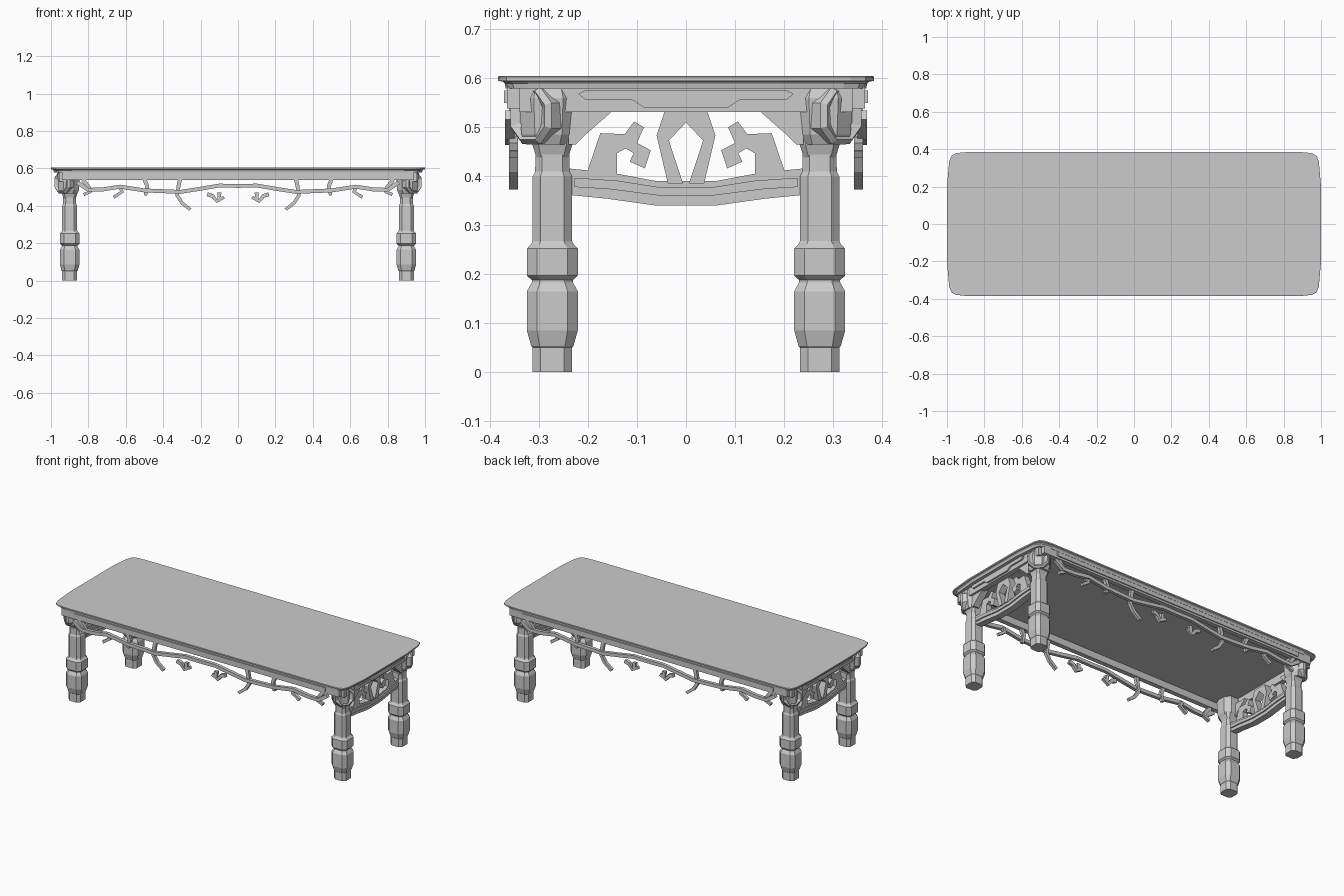
import bpy, bmesh
from mathutils import Vector

if "Cube" in bpy.data.objects:
    bpy.data.objects.remove(bpy.data.objects["Cube"])


def finish(name, bm, mirror):
    bmesh.ops.recalc_face_normals(bm, faces=bm.faces)
    me = bpy.data.meshes.new(name)
    bm.to_mesh(me)
    bm.free()
    ob = bpy.data.objects.new(name, me)
    bpy.context.collection.objects.link(ob)
    if any(mirror):
        m = ob.modifiers.new("mirror", 'MIRROR')
        m.use_axis = (mirror[0], mirror[1], False)
        m.use_mirror_merge = False
    return ob


def loft(name, rings, mirror=(True, True)):
    """Skin a stack of equal-length closed rings and cap both ends."""
    bm = bmesh.new()
    vs = [[bm.verts.new(p) for p in r] for r in rings]
    n = len(vs[0])
    for a, b in zip(vs, vs[1:]):
        for i in range(n):
            j = (i + 1) % n
            bm.faces.new((a[i], a[j], b[j], b[i]))
    bm.faces.new(vs[0][::-1])
    bm.faces.new(vs[-1])
    return finish(name, bm, mirror)


def end_plate(name, pts, x0, x1):
    """Profile in (y, z), extruded along x, mirrored to all four quarters."""
    return loft(name, [[(x, y, z) for y, z in pts] for x in (x0, x1)])


def ribbon(name, pts, w0, w1, y0, y1):
    """Tapered twig along an (x, z) path, with thickness along y."""
    p = [Vector(q) for q in pts]
    left, right = [], []
    for i, q in enumerate(p):
        d = Vector((0, 0))
        if i > 0:
            d += (q - p[i - 1]).normalized()
        if i < len(p) - 1:
            d += (p[i + 1] - q).normalized()
        d.normalize()
        w = (w0 + (w1 - w0) * i / (len(p) - 1)) / 2
        nrm = Vector((-d.y, d.x)) * w
        left.append(q + nrm)
        right.append(q - nrm)
    outline = left + right[::-1]
    return loft(name, [[(v.x, y, v.y) for v in outline] for y in (y0, y1)])


def octagon(h, c):
    q = [(h, -h + c), (h, h - c), (h - c, h), (-h + c, h)]
    return q + [(-x, -y) for x, y in q]


def box(name, x0, x1, y0, y1, z0, z1, mirror):
    return loft(name, [[(x0, y0, z), (x1, y0, z), (x1, y1, z), (x0, y1, z)]
                       for z in (z0, z1)], mirror)


# table top with clipped round corners and stepped moulding below
q = [(1, .2), (.988, .335), (.975, .367), (.95, .379), (.9, .384)]
outline = (q + [(-x, y) for x, y in q[::-1]] + [(-x, -y) for x, y in q]
           + [(x, -y) for x, y in q[::-1]])
steps = [(.579, .016), (.589, .014), (.593, .01), (.595, 0), (.603, 0), (.605, .003)]
loft("table_top", [[(x * (1 - i), y * (1 - i / .384), z) for x, y in outline]
                   for z, i in steps], (False, False))

# aprons under the top
box("long_apron", -.94, .94, .338, .366, .538, .582, (False, True))
box("long_apron_bead", -.85, .85, .36, .372, .55, .575, (False, True))
box("end_apron", .925, .958, -.34, .34, .531, .582, (True, False))
end_plate("end_apron_panel", [(0, .576), (.205, .576), (.22, .568), (.205, .556),
                              (.11, .556), (.085, .54), (0, .54)], .955, .968)
end_plate("end_bracket", [(.24, .54), (.15, .54), (.155, .529), (.205, .485),
                          (.225, .465), (.24, .465)], .905, .945)

# legs: chamfered square section with two collars
LX, LY = .9, .273
leg = [(0, .04), (.05, .04), (.053, .043), (.085, .052), (.165, .052), (.183, .042),
       (.188, .042), (.197, .052), (.252, .052), (.262, .043), (.268, .04),
       (.40, .04), (.41, .035), (.49, .034)]
loft("leg", [[(LX + x, LY + y, z) for x, y in octagon(h, h * .4)] for z, h in leg])

# leg neck wedge and corner block
neck = [(.405, .022), (.465, .041), (.48, .041)]
loft("leg_neck", [[(LX + x, LY + y, z) for x, y in octagon(h, h * .3)] for z, h in neck])
block = [(.465, .046), (.485, .055), (.56, .06), (.581, .052)]
loft("corner_block", [[(.905 + x, .281 + y, z) for x, y in octagon(h, h * .5)]
                      for z, h in block])

# diagonal boss with a dished outer face on each corner block
boss = [(-.02, .058), (.045, .058), (.056, .049), (.046, .034)]
s = .5 ** .5
loft("corner_boss", [[(.908 + s * (d - a), .284 + s * (d + a), .524 + b)
                      for a, b in octagon(r, r * .55)] for d, r in boss])

# bowed end stretcher with raised band
end_plate("end_stretcher", [(0, .39), (.06, .39), (.14, .405), (.2, .412), (.24, .416),
                            (.24, .362), (.16, .354), (.06, .34), (0, .34)], .88, .92)
end_plate("stretcher_band", [(0, .377), (.05, .377), (.14, .391), (.228, .397),
                             (.228, .378), (.16, .374), (.05, .36), (0, .36)], .872, .928)

# pierced fretwork between stretcher and apron
end_plate("fret_diamond", [(0, .535), (.043, .535), (.06, .483), (.037, .385), (.006, .385),
                           (.035, .473), (0, .51)], .885, .925)
end_plate("fret_scroll", [(.205, .4), (.175, .488), (.125, .486), (.106, .512), (.086, .5),
                          (.1, .468), (.072, .453), (.084, .416), (.115, .43), (.107, .447),
                          (.123, .457), (.141, .447), (.141, .395)], .888, .922)

# twig garland under the long aprons
ribbon("garland_main", [(.86, .525), (.8, .485), (.72, .488), (.63, .502), (.5, .482),
                        (.31, .474), (.22, .488), (.1, .508), (-.001, .506)],
       .022, .02, .35, .37)
twigs = [
    [(.83, .54), (.79, .49), (.79, .475), (.825, .46)],
    [(.63, .5), (.62, .475), (.665, .445)],
    [(.5, .54), (.485, .505), (.495, .455)],
    [(.31, .54), (.318, .505), (.325, .455), (.3, .415), (.255, .38)],
    [(.165, .462), (.135, .452), (.113, .424), (.075, .446)],
    [(.1, .47), (.1, .432)],
]
for k, t in enumerate(twigs):
    ribbon("garland_twig_%d" % (k + 1), t, .022, .017, .343, .361)
